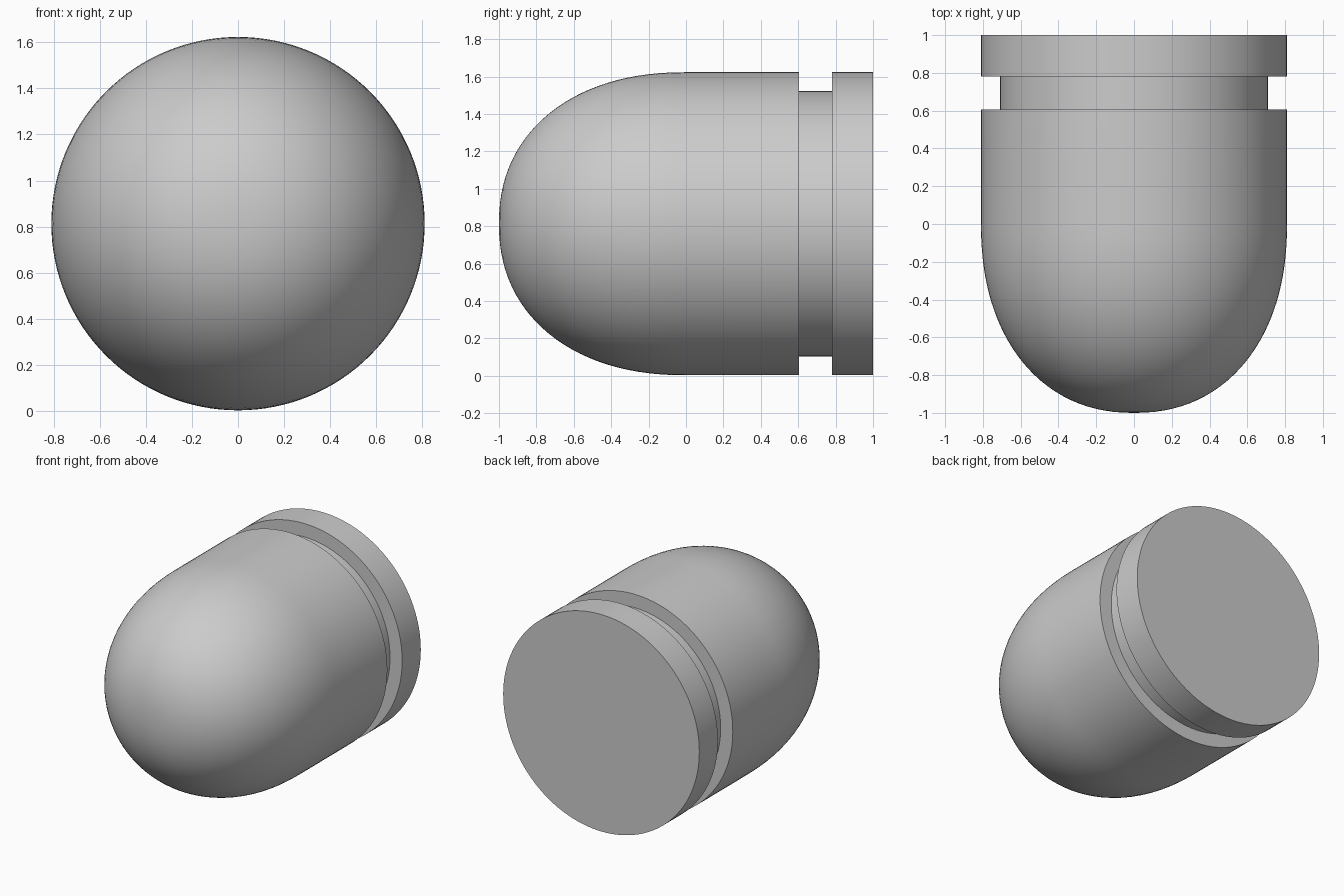
import bpy, bmesh, math

if "Cube" in bpy.data.objects:
    bpy.data.objects.remove(bpy.data.objects["Cube"])

R, GROOVE_R, CZ, SEG, N = 0.81, 0.71, 0.813, 128, 2.2

# Profile as (radius, y): rounded nose, straight barrel, groove, back rim
profile = []
STEPS = 28
for i in range(1, STEPS + 1):
    t = math.pi / 2 * i / STEPS
    profile.append((R * math.sin(t) ** (2 / N), -max(math.cos(t), 0.0) ** (2 / N)))
profile += [(R, 0.605), (GROOVE_R, 0.605), (GROOVE_R, 0.78), (R, 0.78), (R, 1.0)]

bm = bmesh.new()
rings = []
for r, y in profile:
    rings.append([bm.verts.new((r * math.cos(2 * math.pi * k / SEG), y,
                                CZ + r * math.sin(2 * math.pi * k / SEG))) for k in range(SEG)])
for a, b in zip(rings, rings[1:]):
    for k in range(SEG):
        n = (k + 1) % SEG
        bm.faces.new((a[k], a[n], b[n], b[k]))

# Nose tip fan and flat back cap
tip = bm.verts.new((0, -1, CZ))
for k in range(SEG):
    bm.faces.new((tip, rings[0][(k + 1) % SEG], rings[0][k]))
bm.faces.new(rings[-1])
bmesh.ops.recalc_face_normals(bm, faces=bm.faces)

mesh = bpy.data.meshes.new("domed_plug")
bm.to_mesh(mesh)
bm.free()
plug = bpy.data.objects.new("domed_plug", mesh)
bpy.context.collection.objects.link(plug)

# Single plain grey
grey = bpy.data.materials.new("plain grey")
grey.diffuse_color = (0.6, 0.6, 0.6, 1)
grey.use_nodes = True
grey.node_tree.nodes["Principled BSDF"].inputs["Base Color"].default_value = grey.diffuse_color
mesh.materials.append(grey)

bpy.context.view_layer.objects.active = plug
plug.select_set(True)
bpy.ops.object.shade_smooth_by_angle(angle=math.radians(30))
